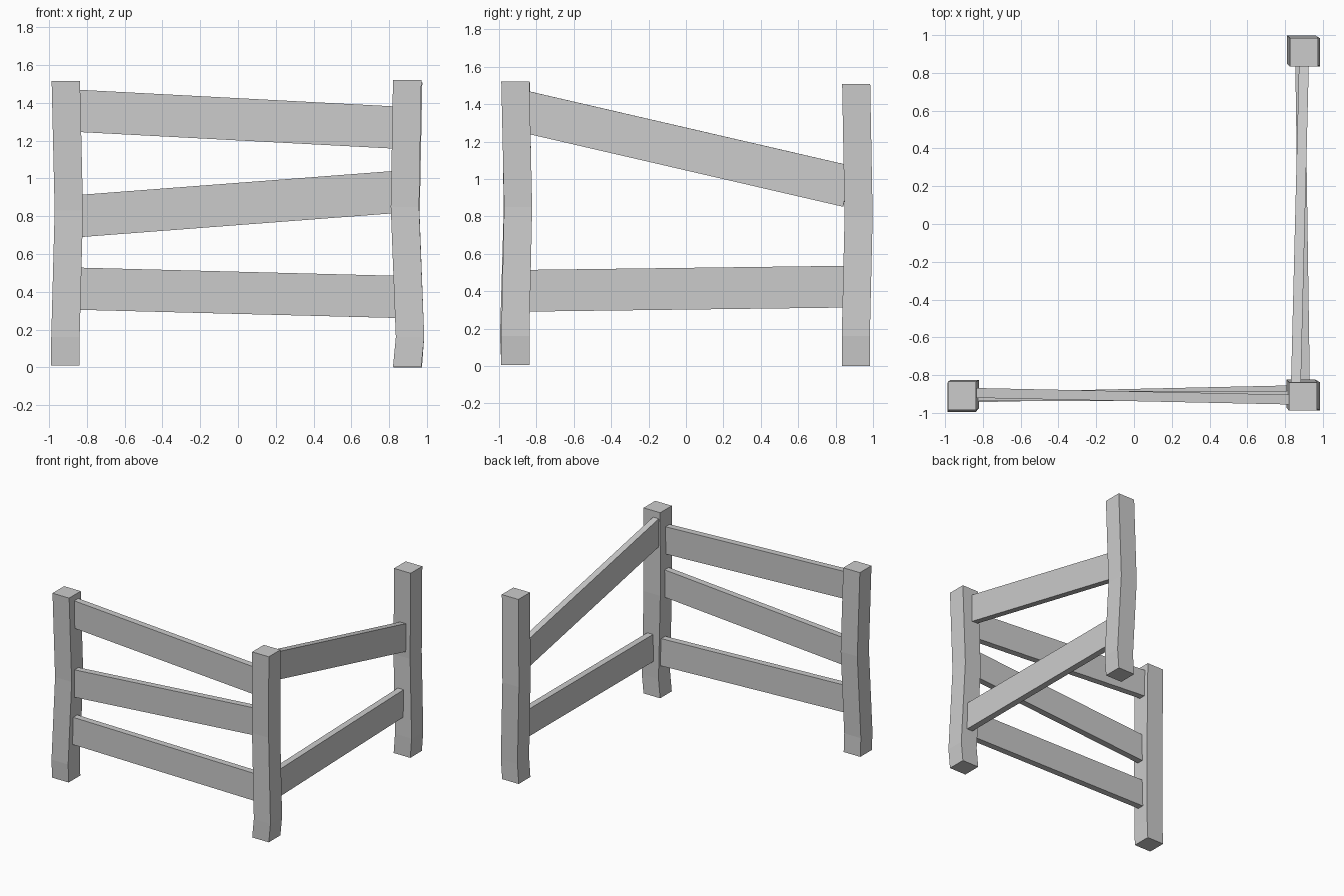
import bpy, bmesh
from mathutils import Vector, Matrix

if "Cube" in bpy.data.objects:
    bpy.data.objects.remove(bpy.data.objects["Cube"])


def finish(name, bm):
    bmesh.ops.recalc_face_normals(bm, faces=bm.faces)
    mesh = bpy.data.meshes.new(name)
    bm.to_mesh(mesh)
    bm.free()
    bpy.context.collection.objects.link(bpy.data.objects.new(name, mesh))


def post(name, sections, half=0.075):
    """Square post swept through (x, y, z) section centres."""
    bm = bmesh.new()
    rings = [[bm.verts.new((x + sx * half, y + sy * half, z))
              for sx, sy in ((-1, -1), (1, -1), (1, 1), (-1, 1))]
             for x, y, z in sections]
    for low, high in zip(rings, rings[1:]):
        for i in range(4):
            j = (i + 1) % 4
            bm.faces.new((low[i], low[j], high[j], high[i]))
    bm.faces.new(rings[0])
    bm.faces.new(rings[-1])
    finish(name, bm)


def rail(name, start, end, thick=0.052, height=0.223):
    """Plank whose centre line runs from start to end."""
    a, b = Vector(start), Vector(end)
    along = (b - a).normalized()
    side = Vector((0, 0, 1)).cross(along).normalized()
    up = along.cross(side)
    frame = Matrix((along, side, up)).transposed().to_4x4()
    bm = bmesh.new()
    bmesh.ops.create_cube(bm, size=1, matrix=Matrix.Translation((a + b) / 2) @ frame
                          @ Matrix.Diagonal(((b - a).length, thick, height, 1)))
    finish(name, bm)


# Slightly crooked posts
post("left_post", [(-0.913, -0.913, 0.01), (-0.913, -0.92, 0.16),
                   (-0.895, -0.9, 0.83), (-0.911, -0.91, 1.515)])
post("corner_post", [(0.895, -0.913, 0.005), (0.91, -0.913, 0.16),
                     (0.883, -0.898, 0.85), (0.895, -0.913, 1.52)])
post("back_post", [(0.898, 0.908, 0.0), (0.91, 0.908, 0.16),
                   (0.886, 0.923, 0.8), (0.9, 0.91, 1.507)])

# Front rails
rail("front_top_rail", (-0.855, -0.894, 1.358), (0.855, -0.93, 1.268))
rail("front_middle_rail", (-0.855, -0.91, 0.8), (0.855, -0.91, 0.93))
rail("front_bottom_rail", (-0.855, -0.918, 0.417), (0.855, -0.88, 0.373))

# Side rails
rail("side_top_rail", (0.857, -0.865, 1.36), (0.9, 0.865, 0.96))
rail("side_bottom_rail", (0.905, -0.86, 0.402), (0.88, 0.86, 0.424))
